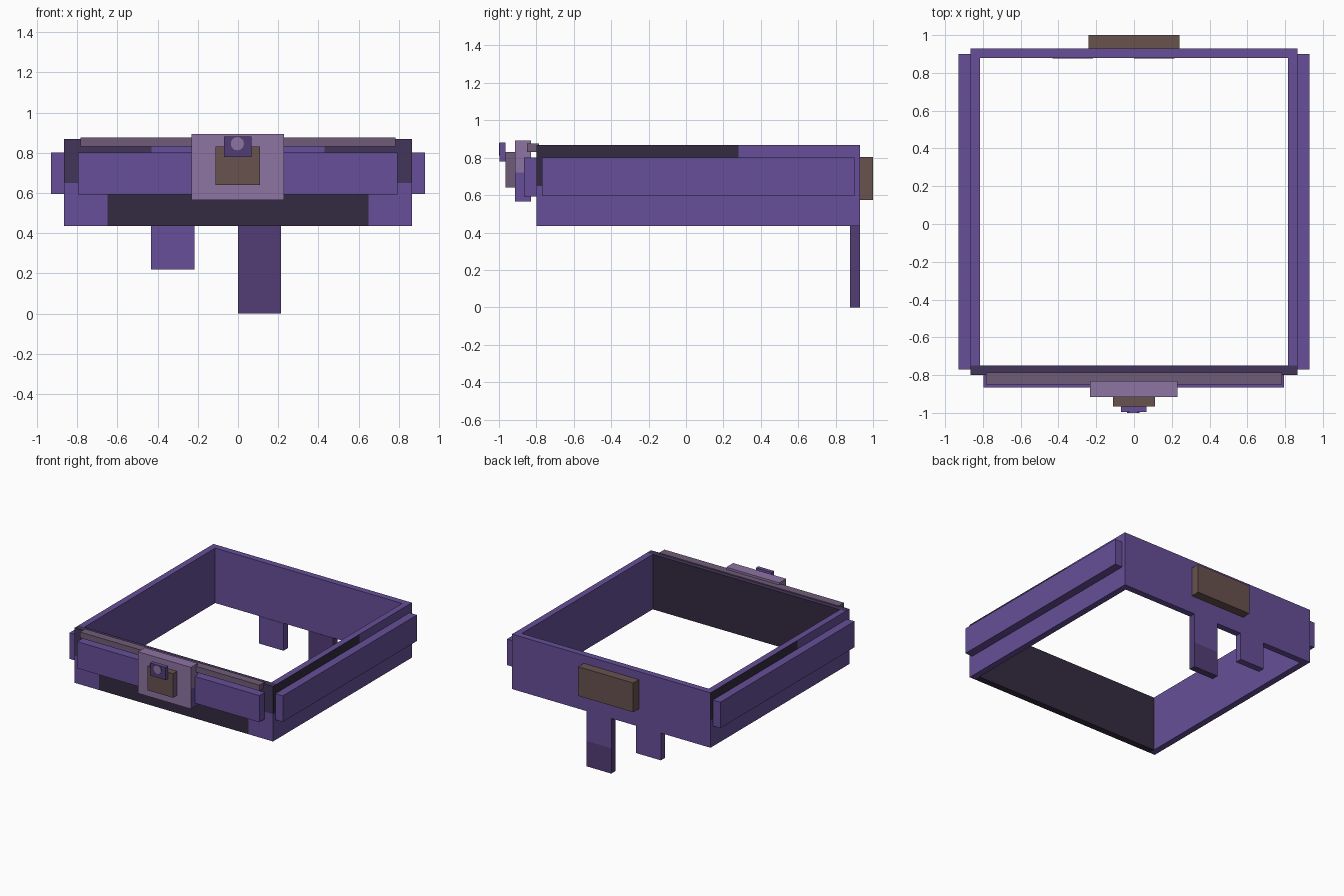
import bpy, bmesh, math
from mathutils import Vector

cube = bpy.data.objects.get("Cube")
if cube:
    bpy.data.objects.remove(cube, do_unlink=True)


def material(name, colour):
    m = bpy.data.materials.new(name)
    m.use_nodes = True
    rgba = (*colour, 1)
    m.diffuse_color = rgba
    node = next(n for n in m.node_tree.nodes if n.type == 'BSDF_PRINCIPLED')
    node.inputs["Base Color"].default_value = rgba
    return m


PURPLE = material("purple", (.133, .078, .314))
DUSK = material("dusk purple", (.054, .036, .1))
DARK = material("dark plum", (.034, .024, .052))
TAIL = material("deep purple", (.084, .048, .181))
GREY = material("grey mauve", (.162, .107, .188))
MAUVE = material("light mauve", (.27, .174, .361))
BROWN = material("brown", (.138, .084, .076))


def box(name, low, high, mats, cuts=(), rule=None):
    """Box between two corners, cut at (axis, value) planes and coloured by rule."""
    low, high = Vector(low), Vector(high)
    bm = bmesh.new()
    bmesh.ops.create_cube(bm, size=1)
    for v in bm.verts:
        v.co = (low + high) / 2 + v.co * (high - low)
    for axis, value in cuts:
        point, normal = Vector(), Vector()
        point[axis], normal[axis] = value, 1
        bmesh.ops.bisect_plane(bm, geom=bm.verts[:] + bm.edges[:] + bm.faces[:],
                               plane_co=point, plane_no=normal)
    bm.normal_update()
    if rule:
        for f in bm.faces:
            f.material_index = rule(f.calc_center_median(), f.normal)
    mesh = bpy.data.meshes.new(name)
    bm.to_mesh(mesh)
    bm.free()
    for m in mats:
        mesh.materials.append(m)
    ob = bpy.data.objects.new(name, mesh)
    bpy.context.scene.collection.objects.link(ob)
    return ob


# Belt side walls: darker upper band on part of the outer face, dusky front end
def side_rule(side):
    def rule(c, n):
        if n.y < -.5:
            return 1 if c.z > .65 else 0
        if n.z > .5:
            return 1 if c.y < -.75 else 0
        if n.x * side > .5 and c.z > .65:
            return 2 if (c.y < .28 if side > 0 else c.y > -.15) else 0
        return 0
    return rule


for side, word in ((1, "left"), (-1, "right")):
    xs = sorted((side * .815, side * .865))
    box(word + "_wall", (xs[0], -.8, .435), (xs[1], .93, .868), [PURPLE, DUSK, DARK],
        [(2, .65), (1, -.75), (1, .28 if side > 0 else -.15)], side_rule(side))
    xs = sorted((side * .865, side * .93))
    box(word + "_side_bar", (xs[0], -.77, .595), (xs[1], .9, .8), [PURPLE])


# Belt front wall: dark middle, purple lower corners
def front_rule(c, n):
    if n.z > .5:
        return 1
    if n.y < -.5:
        if c.z < .65:
            return 2 if abs(c.x) < .65 else 0
        return 0 if abs(c.x) < .43 and c.z < .83 else 1
    return 2


box("front_wall", (-.815, -.8, .435), (.815, -.75, .868), [PURPLE, DUSK, DARK],
    [(0, -.65), (0, .65), (0, -.43), (0, .43), (2, .65), (2, .83)], front_rule)
box("back_wall", (-.815, .88, .435), (.815, .93, .868), [PURPLE])

# Front bar and upper trim
box("front_bar", (-.797, -.865, .592), (.793, -.8, .802), [PURPLE])
box("front_trim", (-.783, -.85, .83), (.783, -.785, .876), [GREY])

# Buckle stack
box("buckle_plate", (-.232, -.915, .565), (.23, -.83, .893), [MAUVE, PURPLE], [(2, .72)],
    lambda c, n: 1 if abs(n.x) > .5 and c.z < .72 else 0)
box("buckle_block", (-.112, -.965, .64), (.11, -.915, .83), [BROWN, GREY], (),
    lambda c, n: 1 if abs(n.x) > .5 else 0)
box("buckle_stud", (-.07, -.996, .78), (.066, -.965, .88), [PURPLE, TAIL], (),
    lambda c, n: 1 if n.y < -.5 else 0)
bpy.ops.mesh.primitive_cylinder_add(vertices=16, radius=.033, depth=.006,
                                    location=(-.003, -.997, .845),
                                    rotation=(math.pi / 2, 0, 0))
spot = bpy.context.object
spot.name = "stud_spot"
spot.data.materials.append(MAUVE)

# Pouch and hanging tails at the back
box("back_pouch", (-.24, .93, .575), (.24, 1, .805), [BROWN])
box("short_tail", (-.432, .877, .22), (-.217, .93, .435), [PURPLE])
box("long_tail", (0, .877, 0), (.215, .93, .435), [TAIL, PURPLE], [(2, .2)],
    lambda c, n: 1 if n.y > .5 and c.z > .2 else 0)
